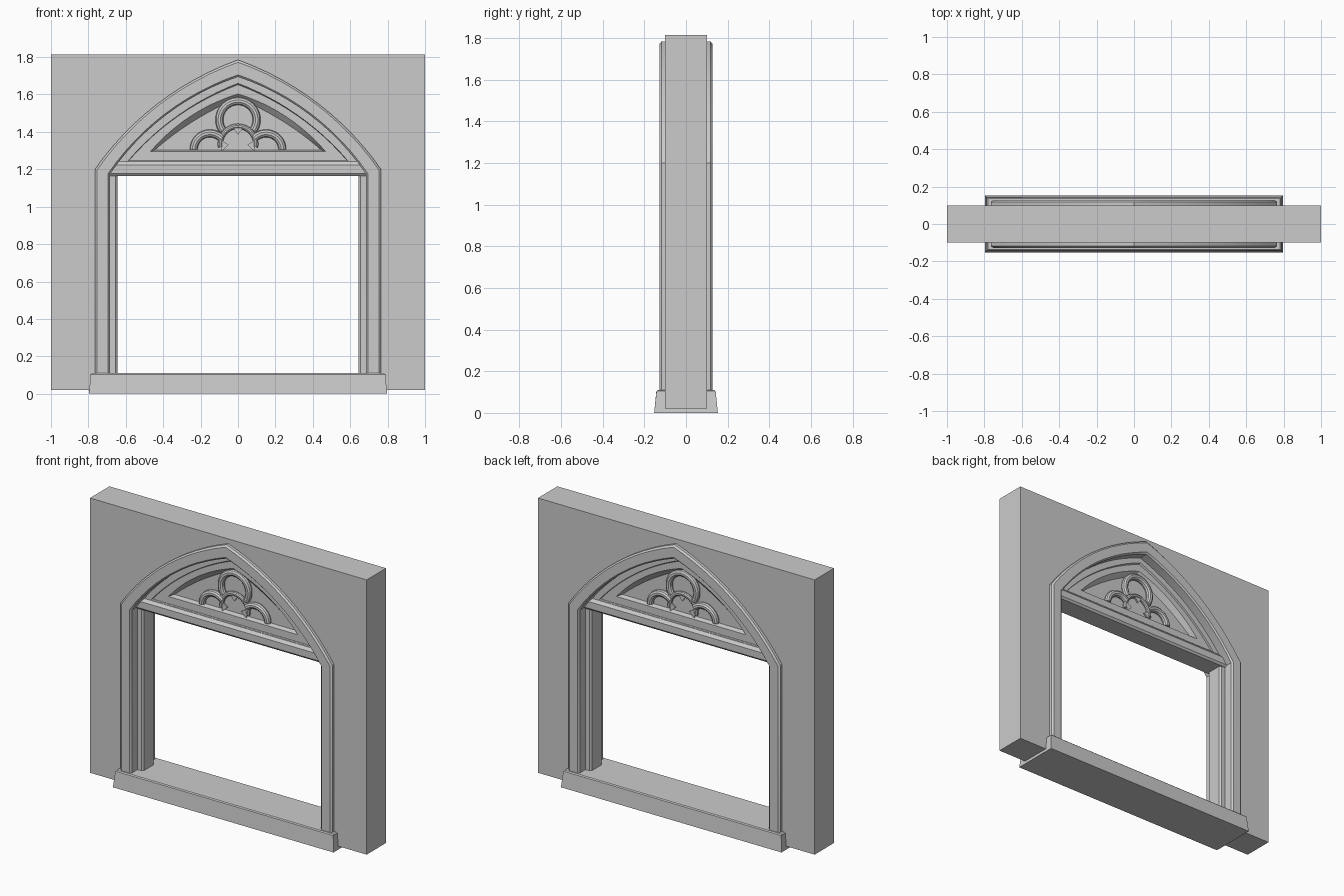
import bpy, bmesh, math
from mathutils import Vector

cube = bpy.data.objects.get("Cube")
if cube:
    bpy.data.objects.remove(cube, do_unlink=True)

stone = bpy.data.materials.new("grey_stone")
stone.use_nodes = True
GREY = (0.6, 0.6, 0.6, 1)
stone.diffuse_color = GREY
stone.node_tree.nodes["Principled BSDF"].inputs["Base Color"].default_value = GREY


def arch(half, spring, apex, sag, base=None, steps=12):
    """Pointed arch outline from left to right, with legs down to base."""
    a, b = Vector((half, spring)), Vector((0, apex))
    chord = (b - a).length
    r = chord ** 2 / (8 * sag) + sag / 2
    out = Vector((b.y - a.y, a.x - b.x)).normalized()
    c = (a + b) / 2 - out * (r - sag)
    t0 = math.atan2(a.y - c.y, a.x - c.x)
    t1 = math.atan2(b.y - c.y, b.x - c.x)
    right = [(c.x + r * math.cos(t0 + (t1 - t0) * i / steps),
              c.y + r * math.sin(t0 + (t1 - t0) * i / steps)) for i in range(steps + 1)]
    if base is not None:
        right.insert(0, (half, base))
    return [(-x, z) for x, z in right] + right[-2::-1]


def finish(name, bm, mirror=False, smooth=False):
    bmesh.ops.recalc_face_normals(bm, faces=bm.faces)
    mesh = bpy.data.meshes.new(name)
    bm.to_mesh(mesh)
    bm.free()
    mesh.materials.append(stone)
    ob = bpy.data.objects.new(name, mesh)
    bpy.context.collection.objects.link(ob)
    if mirror:
        mod = ob.modifiers.new("both_sides", 'MIRROR')
        mod.use_axis = (False, True, False)
    if smooth:
        bpy.ops.object.select_all(action='DESELECT')
        ob.select_set(True)
        bpy.context.view_layer.objects.active = ob
        bpy.ops.object.shade_smooth_by_angle(angle=math.radians(30))
    return ob


def loft(name, rings, closed=False, cap=False):
    """Bridge outlines, each given with its depth, and mirror front to back."""
    bm = bmesh.new()
    rows = [[bm.verts.new((x, -y, z)) for x, z in pts] for pts, y in rings]
    n = len(rows[0])
    for p, q in zip(rows, rows[1:]):
        for i in range(n if closed else n - 1):
            j = (i + 1) % n
            bm.faces.new((p[i], p[j], q[j], q[i]))
    if cap:
        bm.faces.new(rows[-1])
    # face the front
    bm.normal_update()
    if sum(f.normal.y * f.calc_area() for f in bm.faces) > 0:
        bmesh.ops.reverse_faces(bm, faces=bm.faces)
    return finish(name, bm, mirror=True, smooth=True)


def prism(name, pts, to_3d, step):
    """Extrude a flat outline into a solid."""
    bm = bmesh.new()
    face = bm.faces.new([bm.verts.new(to_3d(p)) for p in pts])
    ext = bmesh.ops.extrude_face_region(bm, geom=[face])
    moved = [v for v in ext["geom"] if isinstance(v, bmesh.types.BMVert)]
    bmesh.ops.translate(bm, verts=moved, vec=step)
    return finish(name, bm)


# Wall with a pointed opening
opening = arch(0.73, 1.19, 1.74, 0.072, base=0.02)
prism("wall", [(-1, 0.02), (-1, 1.815), (1, 1.815), (1, 0.02)] + opening[::-1],
      lambda p: (p[0], -0.1, p[1]), (0, 0.2, 0))

# Raised moulding around the opening
loft("arch_moulding", [
    (arch(0.765, 1.2, 1.785, 0.075, base=0.1), 0.098),
    (arch(0.765, 1.2, 1.785, 0.075, base=0.1), 0.118),
    (arch(0.753, 1.197, 1.772, 0.075, base=0.1), 0.128),
    (arch(0.694, 1.178, 1.705, 0.07, base=0.1), 0.128),
    (arch(0.684, 1.175, 1.694, 0.07, base=0.1), 0.118),
    (arch(0.684, 1.175, 1.694, 0.07, base=0.1), 0.055),
])

# Stepped panel filling the arch head
loft("arch_panel", [
    (arch(0.69, 1.175, 1.70, 0.07), 0.06),
    (arch(0.59, 1.243, 1.66, 0.045), 0.06),
    (arch(0.582, 1.248, 1.652, 0.045), 0.05),
    (arch(0.468, 1.295, 1.603, 0.04, steps=12), 0.05),
    (arch(0.445, 1.303, 1.58, 0.022), 0.02),
], closed=True, cap=True)

# Lintel beam under the panel
half_beam = [(0.055, 1.247), (0.075, 1.222), (0.075, 1.178), (0.064, 1.165)]
beam = half_beam + [(-y, z) for y, z in half_beam[::-1]]
prism("lintel", beam, lambda p: (-0.69, p[0], p[1]), (1.38, 0, 0))

# Inner jambs
for side, label in ((-1, "right"), (1, "left")):
    jamb = [(0.72, -0.06), (0.655, -0.06), (0.645, -0.05),
            (0.645, 0.05), (0.655, 0.06), (0.72, 0.06)]
    prism(label + "_jamb", jamb, lambda p: (side * p[0], p[1], 0.1), (0, 0, 1.09))

# Sill with tapered sides
bm = bmesh.new()
bmesh.ops.create_cube(bm, size=1)
for v in bm.verts:
    top = v.co.z > 0
    v.co = (math.copysign(0.787 if top else 0.797, v.co.x),
            math.copysign(0.142 if top else 0.153, v.co.y), 0.11 if top else 0)
top_edges = [e for e in bm.edges if all(v.co.z > 0.05 for v in e.verts)]
bmesh.ops.bevel(bm, geom=top_edges, offset=0.006, segments=1, affect='EDGES')
finish("sill", bm)


# Trefoil tracery on both faces
def tube(name, cx, cz, r, start, end, y, thick):
    """Round bar bent along an arc in the panel plane."""
    bm = bmesh.new()
    steps, sides = 18, 10
    rows = []
    for i in range(steps + 1):
        t = math.radians(start + (end - start) * i / steps)
        row = []
        for k in range(sides):
            a = 2 * math.pi * k / sides
            d = r + thick * math.cos(a)
            row.append(bm.verts.new((cx + d * math.cos(t), y + thick * math.sin(a),
                                     cz + d * math.sin(t))))
        rows.append(row)
    for p, q in zip(rows, rows[1:]):
        for k in range(sides):
            j = (k + 1) % sides
            bm.faces.new((p[k], p[j], q[j], q[k]))
    bm.faces.new(rows[0])
    bm.faces.new(rows[-1])
    finish(name, bm, smooth=True)


for y, label in ((-0.03, "front"), (0.03, "back")):
    tube(label + "_top_foil", 0, 1.465, 0.1, -35, 215, y, 0.021)
    tube(label + "_right_foil", -0.15, 1.305, 0.087, 180, 45, y, 0.021)
    tube(label + "_left_foil", 0.15, 1.305, 0.087, 0, 135, y, 0.021)
    tube(label + "_inner_foil", 0, 1.335, 0.095, -10, 190, y, 0.014)
    # Pointed cusps inside the inner foil
    for i, angle in enumerate((-5, 90, 185)):
        t = math.radians(angle)
        d, w = Vector((math.cos(t), 0, math.sin(t))), Vector((-math.sin(t), 0, math.cos(t)))
        c = Vector((0, y, 1.335))
        tri = [c + d * 0.09 + w * 0.03, c + d * 0.09 - w * 0.03, c + d * 0.05]
        prism(f"{label}_cusp_{i + 1}", tri, lambda p: p, (0, math.copysign(0.01, y), 0))
